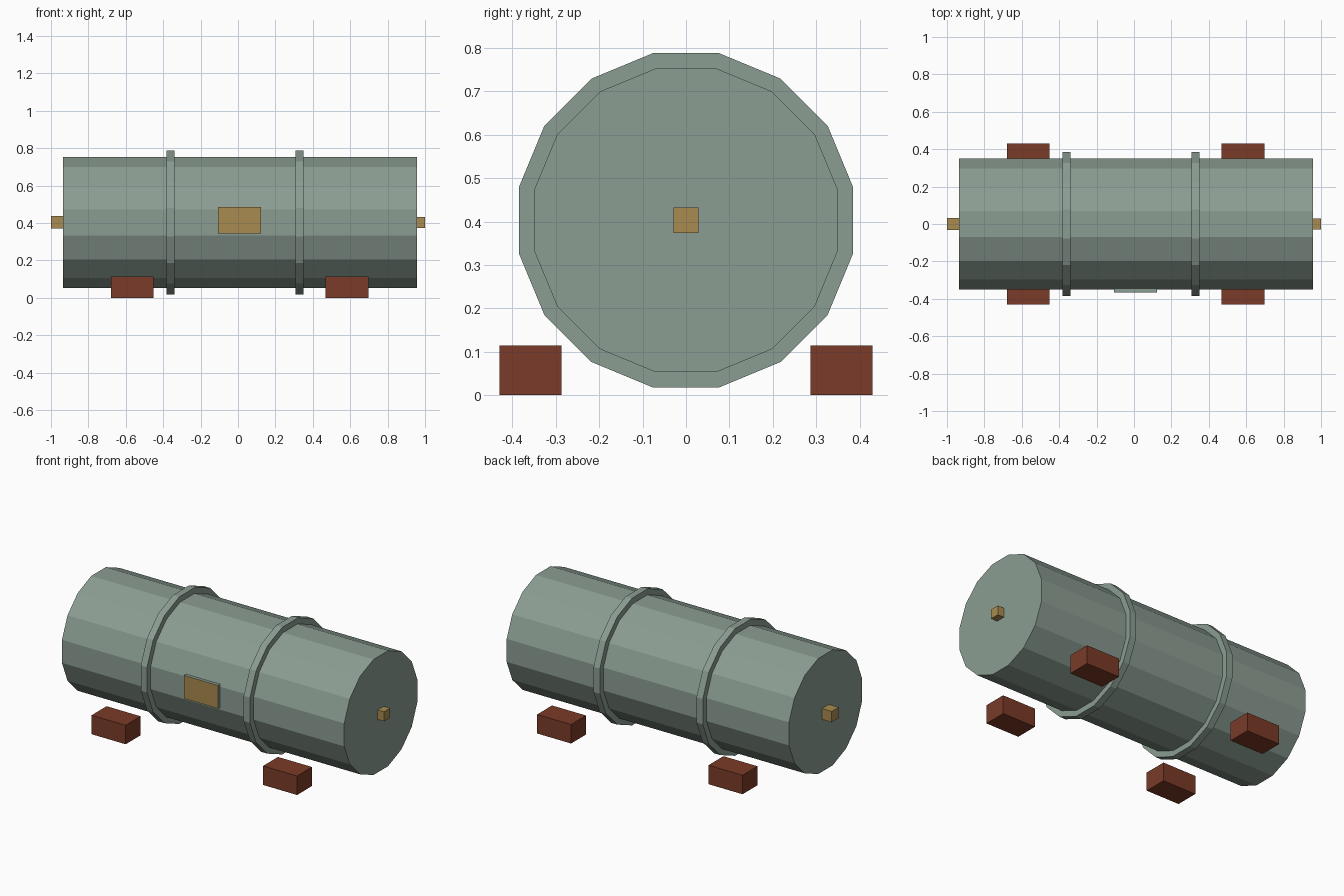
import bpy, bmesh
from math import pi, cos
from mathutils import Matrix

if "Cube" in bpy.data.objects:
    bpy.data.objects.remove(bpy.data.objects["Cube"], do_unlink=True)

SIDES = 16
AXIS_Z = 0.403


def material(name, rgb):
    """Make a flat material from an 8-bit sRGB colour."""
    lin = [((c / 255 + 0.055) / 1.055) ** 2.4 for c in rgb]
    mat = bpy.data.materials.new(name)
    mat.use_nodes = True
    mat.diffuse_color = (*lin, 1)
    mat.node_tree.nodes["Principled BSDF"].inputs["Base Color"].default_value = (*lin, 1)
    return mat


green = material("grey green paint", (139, 157, 146))
brass = material("dull brass", (168, 139, 80))
rust = material("rust brown", (122, 59, 40))


def finish(bm, name, *mats):
    mesh = bpy.data.meshes.new(name)
    bm.to_mesh(mesh)
    bm.free()
    for mat in mats:
        mesh.materials.append(mat)
    obj = bpy.data.objects.new(name, mesh)
    bpy.context.collection.objects.link(obj)
    return obj


def drum(name, x0, x1, apothem):
    """Faceted prism along x, with a flat side on top."""
    bm = bmesh.new()
    r = apothem / cos(pi / SIDES)
    place = (Matrix.Translation(((x0 + x1) / 2, 0, AXIS_Z))
             @ Matrix.Rotation(pi / 2, 4, 'Y') @ Matrix.Rotation(pi / SIDES, 4, 'Z'))
    bmesh.ops.create_cone(bm, cap_ends=True, segments=SIDES, radius1=r, radius2=r,
                          depth=x1 - x0, matrix=place)
    return finish(bm, name, green)


def box(name, x, y, z, *mats):
    """Box from (min, max) ranges."""
    bm = bmesh.new()
    mid = [sum(r) / 2 for r in (x, y, z)]
    size = [r[1] - r[0] for r in (x, y, z)]
    bmesh.ops.create_cube(bm, size=1, matrix=Matrix.Translation(mid) @ Matrix.Diagonal((*size, 1)))
    return finish(bm, name, *mats)


# Tank body and raised bands
drum("tank_body", -0.935, 0.957, 0.35)
for side, x in (("right", -0.361), ("left", 0.329)):
    drum(side + "_band", x - 0.021, x + 0.021, 0.385)

# End plugs
box("right_plug", (-1, -0.93), (-0.033, 0.033), (0.37, 0.436), brass)
box("left_plug", (0.95, 1), (-0.029, 0.029), (0.374, 0.432), brass)

# Front plate: brass face on a painted backing
plate = box("front_plate", (-0.107, 0.123), (-0.365, -0.345), (0.345, 0.485), green, brass)
for face in plate.data.polygons:
    face.material_index = int(face.normal.y < -0.5)

# Four support blocks
for side, x in (("right", -0.566), ("left", 0.583)):
    for end, y in (("front", -0.3585), ("back", 0.3585)):
        box(f"{end}_{side}_block", (x - 0.114, x + 0.114), (y - 0.0715, y + 0.0715),
            (0, 0.115), rust)
